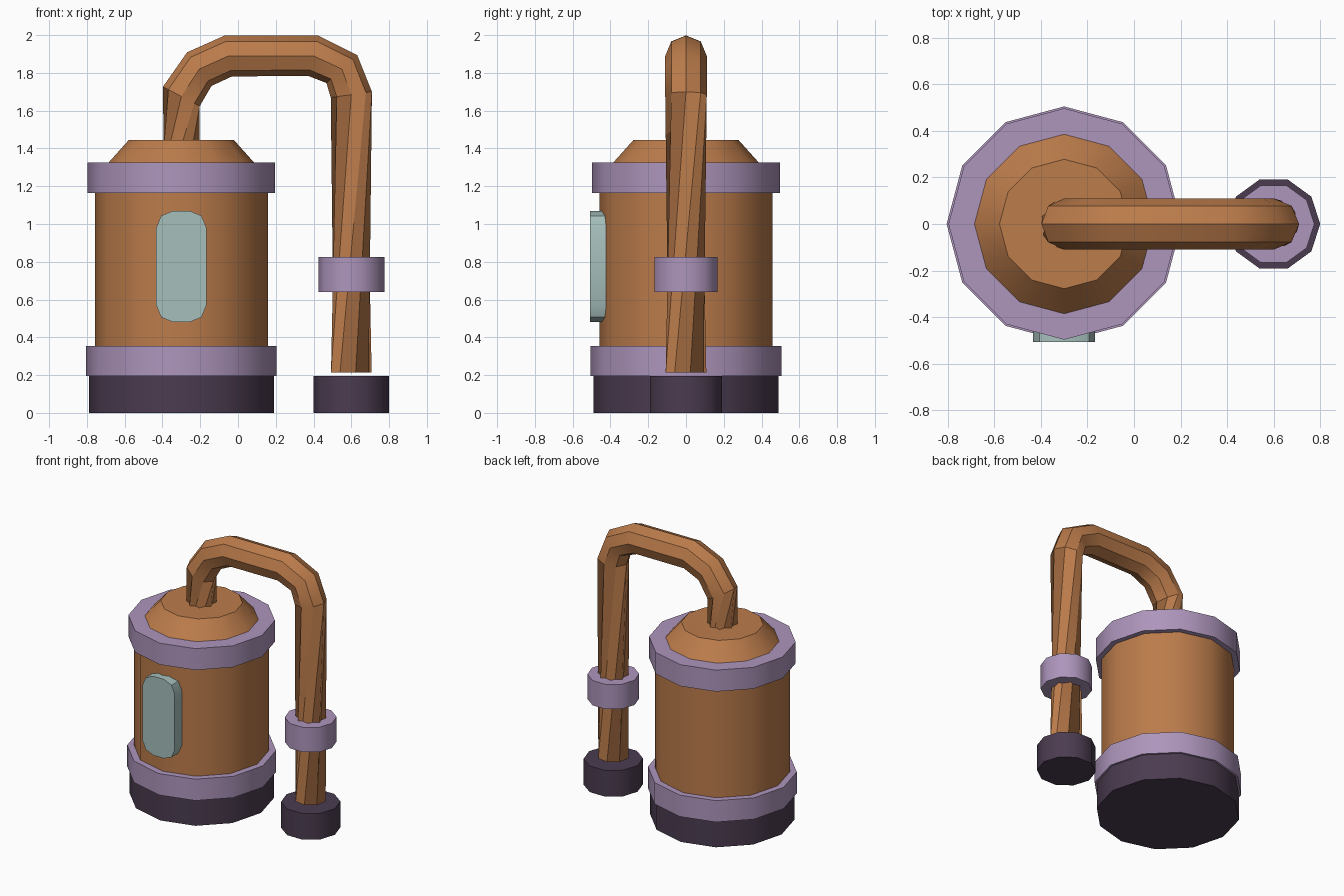
import bpy, bmesh, math
from mathutils import Vector

if "Cube" in bpy.data.objects:
    bpy.data.objects.remove(bpy.data.objects["Cube"])


def make_mat(name, rgb):
    m = bpy.data.materials.new(name)
    m.diffuse_color = (*rgb, 1)
    m.use_nodes = True
    m.node_tree.nodes["Principled BSDF"].inputs["Base Color"].default_value = m.diffuse_color
    return m


COPPER = make_mat("copper", (0.50, 0.20, 0.07))
LILAC = make_mat("lilac", (0.42, 0.30, 0.50))
DARK = make_mat("dark_plum", (0.07, 0.045, 0.08))
GLASS = make_mat("pale_glass", (0.38, 0.52, 0.50))


def finish(name, bm, mat):
    bmesh.ops.recalc_face_normals(bm, faces=bm.faces)
    me = bpy.data.meshes.new(name)
    bm.to_mesh(me)
    bm.free()
    ob = bpy.data.objects.new(name, me)
    bpy.context.collection.objects.link(ob)
    me.materials.append(mat)
    bpy.context.view_layer.objects.active = ob
    ob.select_set(True)
    bpy.ops.object.shade_smooth_by_angle(angle=math.radians(40))
    ob.select_set(False)
    return ob


def loft(name, rings, mat):
    """Skin a list of equal-length point rings and cap both ends."""
    bm = bmesh.new()
    rows = [[bm.verts.new(p) for p in ring] for ring in rings]
    n = len(rows[0])
    for a, b in zip(rows, rows[1:]):
        for i in range(n):
            j = (i + 1) % n
            bm.faces.new((a[i], a[j], b[j], b[i]))
    bm.faces.new(rows[0])
    bm.faces.new(rows[-1])
    return finish(name, bm, mat)


def drum(name, x, sides, r0, z0, r1, z1, mat):
    """Upright cylinder or cone frustum."""
    rings = []
    for r, z in ((r0, z0), (r1, z1)):
        rings.append([(x + r * math.cos(math.tau * i / sides),
                       r * math.sin(math.tau * i / sides), z) for i in range(sides)])
    return loft(name, rings, mat)


# Tank
TX = -0.30
drum("tank_base", TX, 12, 0.49, 0.0, 0.49, 0.2, DARK)
drum("tank_body", TX, 12, 0.458, 0.18, 0.458, 1.3, COPPER)
drum("lower_band", TX, 12, 0.505, 0.195, 0.505, 0.355, LILAC)
drum("upper_band", TX, 12, 0.497, 1.165, 0.497, 1.325, LILAC)
drum("tank_lid", TX, 12, 0.39, 1.32, 0.278, 1.445, COPPER)

# Nozzle foot and hose collar
drum("nozzle_foot", 0.6, 10, 0.2, 0.0, 0.2, 0.195, DARK)
drum("hose_collar", 0.6, 10, 0.175, 0.64, 0.175, 0.825, LILAC)

# Hose: x, z, heading in degrees, twist in degrees
path = [(-0.30, 1.22, 90, -78), (-0.30, 1.675, 62, 0), (-0.205, 1.82, 36, 0),
        (-0.05, 1.89, 10, 0), (0.40, 1.89, -14, 0), (0.55, 1.82, -48, 0),
        (0.60, 1.685, -82, 0), (0.60, 0.215, -90, 78)]
rings = []
for x, z, heading, twist in path:
    h = math.radians(heading)
    out = Vector((-math.sin(h), 0, math.cos(h)))   # outer side of the bend
    side = Vector((0, 1, 0))
    ring = []
    for i in range(8):
        a = math.tau * i / 8 - math.radians(twist)
        ring.append(Vector((x, 0, z)) + 0.11 * (out * math.cos(a) + side * math.sin(a)))
    rings.append(ring)
loft("hose", rings, COPPER)

# Sight window: rounded plate on the front of the tank
outline = []
R, W, H = 0.09, 0.133, 0.295
for k, (sx, sz) in enumerate(((1, 1), (-1, 1), (-1, -1), (1, -1))):
    for step in range(3):
        a = math.radians(90 * k + 45 * step)
        outline.append((TX + sx * (W - R) + R * math.cos(a),
                        0.775 + sz * (H - R) + R * math.sin(a)))
loft("sight_window", [[(x, y, z) for x, z in outline] for y in (-0.507, -0.42)], GLASS)
